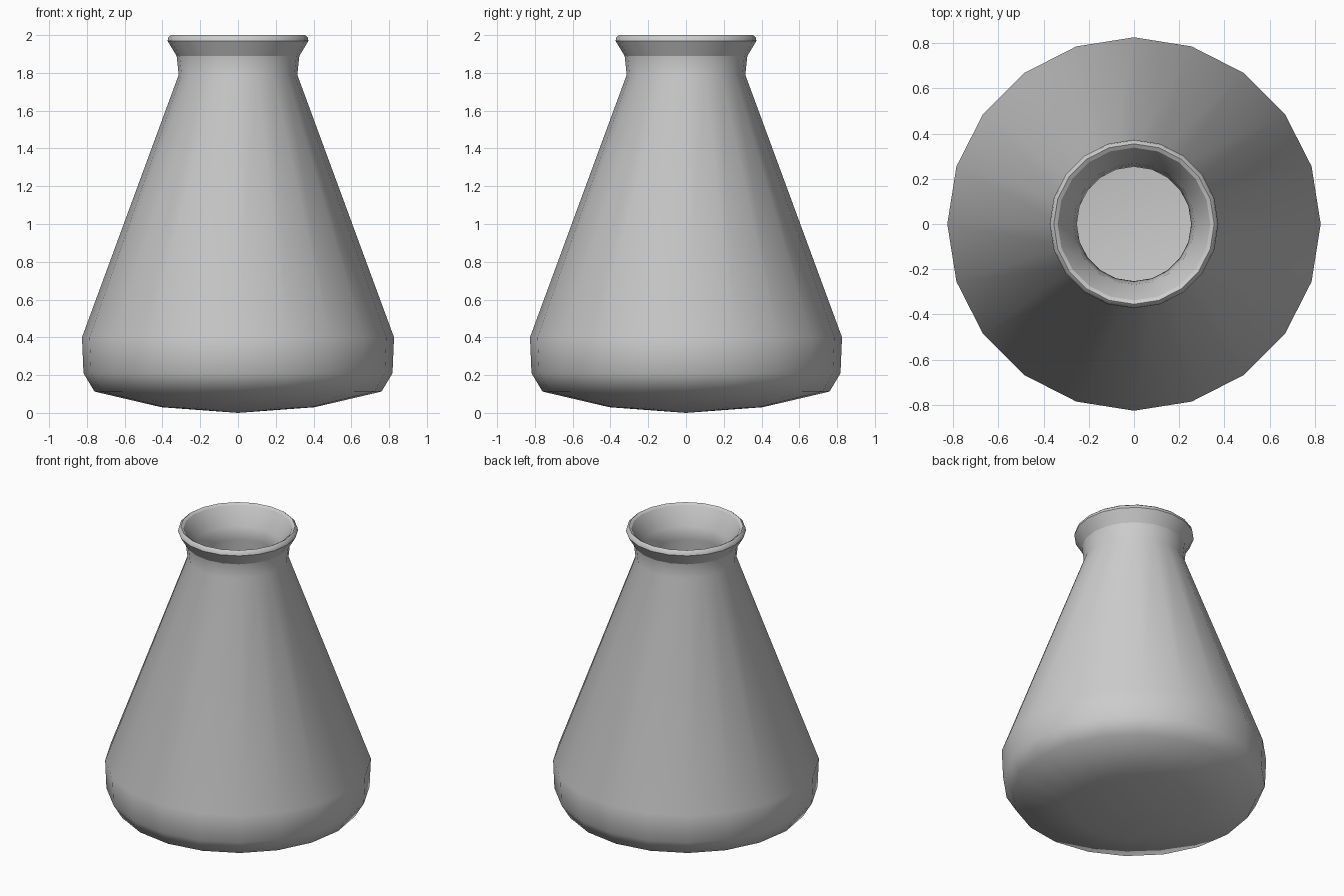
import bpy, bmesh
from math import cos, sin, pi

if "Cube" in bpy.data.objects:
    bpy.data.objects.remove(bpy.data.objects["Cube"])

SIDES = 20

# half profile (radius, height, sharp ring): outside from base to lip, then back down inside
PROFILE = [
    (0.0, 0.0, 0), (0.405, 0.03, 0), (0.76, 0.113, 0), (0.818, 0.21, 0), (0.826, 0.40, 0),
    (0.314, 1.79, 0), (0.325, 1.89, 1), (0.373, 1.97, 1), (0.369, 1.988, 0), (0.355, 2.0, 1),
    (0.338, 1.99, 1), (0.268, 1.875, 0), (0.253, 1.79, 0),
    (0.775, 0.39, 0), (0.768, 0.225, 0), (0.72, 0.155, 0), (0.39, 0.08, 0), (0.0, 0.05, 0),
]


def lathe(name, profile):
    """Revolve a closed-to-axis profile around z."""
    bm = bmesh.new()
    rings = []
    for r, z, _ in profile:
        n = SIDES if r > 0 else 1
        rings.append([bm.verts.new((r * cos(2 * pi * i / SIDES), r * sin(2 * pi * i / SIDES), z))
                      for i in range(n)])
    for a, b in zip(rings, rings[1:]):
        for i in range(SIDES):
            j = (i + 1) % SIDES
            quad = [a[i % len(a)], a[j % len(a)], b[j % len(b)], b[i % len(b)]]
            bm.faces.new(list(dict.fromkeys(quad))).smooth = True
    bmesh.ops.recalc_face_normals(bm, faces=bm.faces)
    # crisp rings on the collar and lip
    for ring, (_, _, sharp) in zip(rings, profile):
        if sharp:
            for i in range(SIDES):
                bm.edges.get((ring[i], ring[(i + 1) % SIDES])).smooth = False
    mesh = bpy.data.meshes.new(name)
    bm.to_mesh(mesh)
    bm.free()
    obj = bpy.data.objects.new(name, mesh)
    bpy.context.collection.objects.link(obj)
    return obj


# hollow conical flask with flared lip
lathe("conical_flask", PROFILE)
